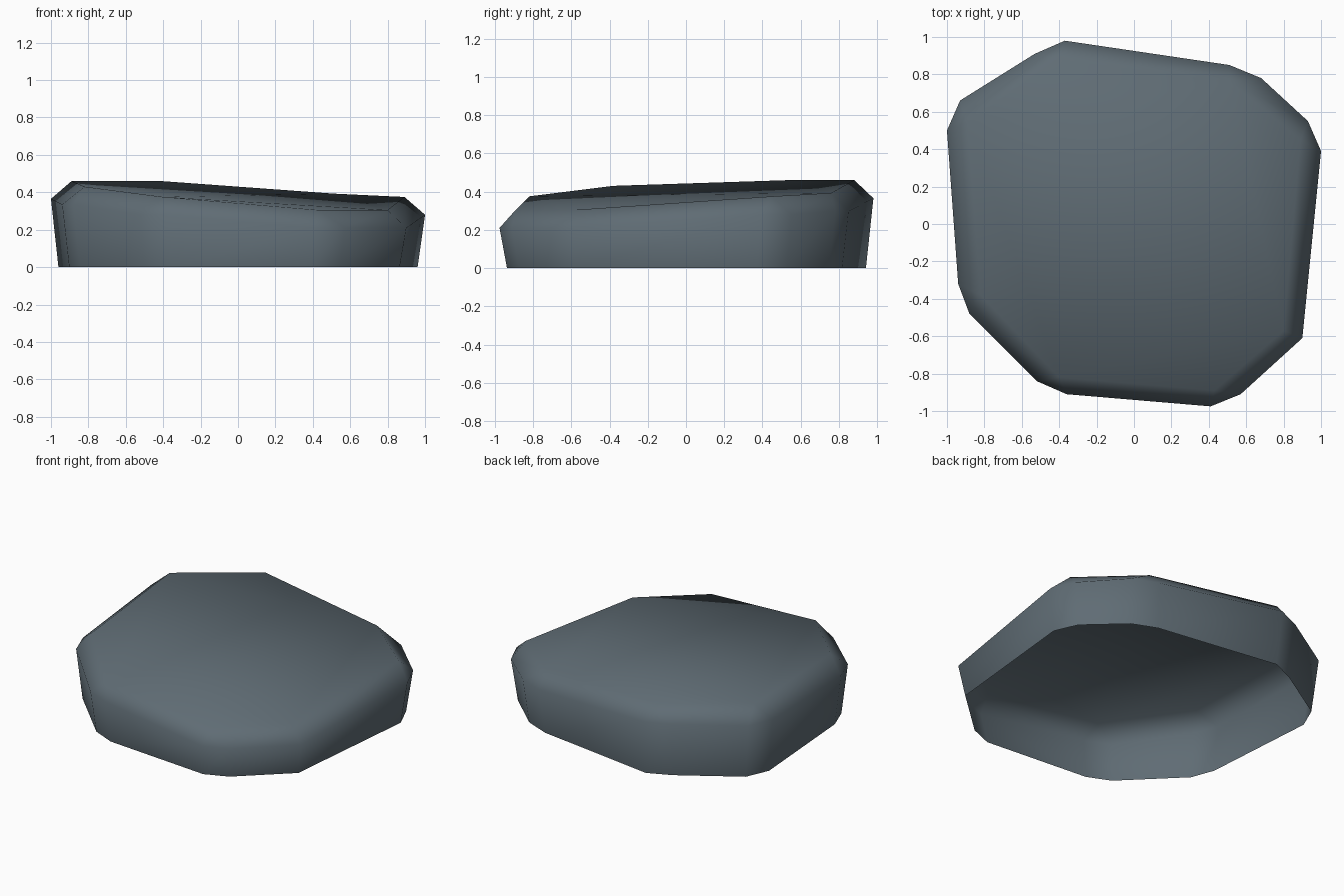
import bpy, bmesh

if "Cube" in bpy.data.objects:
    bpy.data.objects.remove(bpy.data.objects["Cube"])

# Each corner of the flat stone: top point (x, y, z) and the rim points of its chipped edge
corners = [
    ((-0.41, 0.88, 0.46), [(-0.53, 0.91), (-0.37, 0.98)]),
    ((0.51, 0.76, 0.393), [(0.51, 0.85), (0.68, 0.78)]),
    ((0.89, 0.45, 0.375), [(0.93, 0.55), (1.00, 0.39)]),
    ((0.80, -0.57, 0.305), [(0.90, -0.61)]),
    ((0.43, -0.89, 0.305), [(0.57, -0.91), (0.41, -0.975)]),
    ((-0.40, -0.82, 0.375), [(-0.36, -0.91), (-0.52, -0.84)]),
    ((-0.82, -0.38, 0.43), [(-0.88, -0.48), (-0.94, -0.32)]),
    ((-0.89, 0.54, 0.46), [(-1.00, 0.50), (-0.93, 0.66)]),
]
DROP = 0.095    # height of the sloped rim
TAPER = 0.96    # wall narrows toward the ground

bm = bmesh.new()
top, rim, base = [], [], []
for (x, y, z), pts in corners:
    top.append(bm.verts.new((x, y, z)))
    rim.append([bm.verts.new((px, py, z - DROP)) for px, py in pts])
    base.append([bm.verts.new((px * TAPER, py * TAPER, 0)) for px, py in pts])

# Top surface
bm.faces.new(top)

# Sloped rim: a small triangle at each chipped corner, a quad along each side
n = len(corners)
for i in range(n):
    j = (i + 1) % n
    if len(rim[i]) == 2:
        bm.faces.new((top[i], rim[i][0], rim[i][1]))
    bm.faces.new((top[i], rim[i][-1], rim[j][0], top[j]))

# Side walls, open underneath
rim_loop = [v for c in rim for v in c]
base_loop = [v for c in base for v in c]
m = len(rim_loop)
for i in range(m):
    j = (i + 1) % m
    bm.faces.new((rim_loop[i], base_loop[i], base_loop[j], rim_loop[j]))

bmesh.ops.recalc_face_normals(bm, faces=bm.faces)
if bm.faces[:][0].normal.z < 0:
    bmesh.ops.reverse_faces(bm, faces=bm.faces[:])
for f in bm.faces:
    f.smooth = True

mesh = bpy.data.meshes.new("flat_stone")
bm.to_mesh(mesh)
bm.free()
stone = bpy.data.objects.new("flat_stone", mesh)
bpy.context.collection.objects.link(stone)

# Slate colour
slate = bpy.data.materials.new("slate grey")
slate.diffuse_color = (0.115, 0.15, 0.175, 1)
slate.use_nodes = True
slate.node_tree.nodes["Principled BSDF"].inputs["Base Color"].default_value = slate.diffuse_color
mesh.materials.append(slate)
